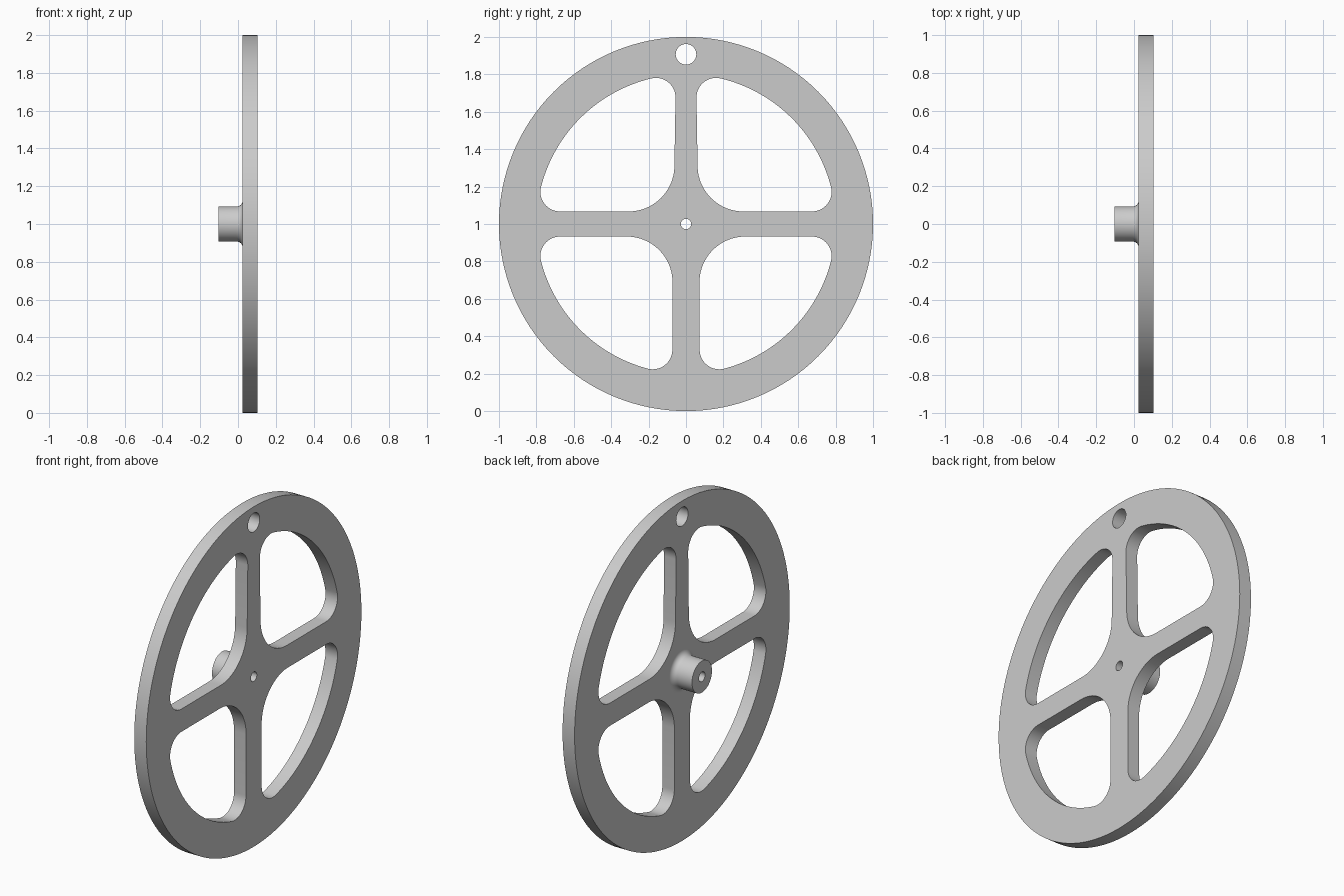
import bpy, bmesh
from math import sin, cos, pi, atan2, sqrt, radians
from mathutils import Matrix

cube = bpy.data.objects.get("Cube")
if cube:
    bpy.data.objects.remove(cube, do_unlink=True)

BACK, FACE, HUB_END = 0.025, 0.103, -0.104   # disc and hub extents along x
RIM_IN, CORNER, INNER = 0.80, 0.105, 0.245   # window radii
BORE = 0.028

grey = bpy.data.materials.new("light_grey")
grey.use_nodes = True
COLOUR = (0.6, 0.6, 0.6, 1)
grey.diffuse_color = COLOUR
grey.node_tree.nodes["Principled BSDF"].inputs["Base Color"].default_value = COLOUR


def arc(cx, cy, r, a0, a1, n):
    return [(cx + r * cos(a0 + (a1 - a0) * i / n), cy + r * sin(a0 + (a1 - a0) * i / n))
            for i in range(n + 1)]


def circle(cx, cy, r, n):
    return arc(cx, cy, r, 0, 2 * pi, n)[:-1]


def window(spoke, tip, arm):
    """Rounded quarter opening between an upright spoke and a level arm."""
    reach = RIM_IN - CORNER
    ay = arm + CORNER
    ax = sqrt(reach ** 2 - ay ** 2)
    bx = tip + CORNER
    by = sqrt(reach ** 2 - bx ** 2)
    a, b = atan2(ay, ax), atan2(by, bx)
    return (arc(spoke + INNER, arm + INNER, INNER, pi, 1.5 * pi, 20)
            + arc(ax, ay, CORNER, -pi / 2, a, 16)
            + arc(0, 0, RIM_IN, a, b, 32)[1:-1]
            + arc(bx, by, CORNER, b, pi, 16))


def finish(name, mesh):
    obj = bpy.data.objects.new(name, mesh)
    bpy.context.collection.objects.link(obj)
    mesh.materials.clear()
    mesh.materials.append(grey)
    bpy.ops.object.select_all(action='DESELECT')
    obj.select_set(True)
    bpy.context.view_layer.objects.active = obj
    bpy.ops.object.shade_smooth_by_angle(angle=radians(30))
    return obj


# Spoked disc: filled outline with holes, extruded
upper = window(0.062, 0.056, 0.067)
lower = [(x, -y) for x, y in window(0.072, 0.073, 0.067)]
loops = [circle(0, 0, 1, 128), circle(0, 0, BORE, 32), circle(0, 0.907, 0.055, 40)]
for side in (1, -1):
    loops += [[(side * x, y) for x, y in w] for w in (upper, lower)]

outline = bpy.data.curves.new("wheel_outline", 'CURVE')
outline.dimensions = '2D'
outline.fill_mode = 'BOTH'
outline.extrude = (FACE - BACK) / 2
for loop in loops:
    spline = outline.splines.new('POLY')
    spline.points.add(len(loop) - 1)
    for point, (x, y) in zip(spline.points, loop):
        point.co = (x, y, 0, 1)
    spline.use_cyclic_u = True
helper = bpy.data.objects.new("wheel_outline", outline)
bpy.context.collection.objects.link(helper)
bpy.context.view_layer.update()
mesh = bpy.data.meshes.new_from_object(
    helper.evaluated_get(bpy.context.evaluated_depsgraph_get()))
bpy.data.objects.remove(helper, do_unlink=True)

# Stand the disc up: outline x -> y, outline y -> z, thickness -> x
upright = Matrix(((0, 0, 1, (BACK + FACE) / 2), (1, 0, 0, 0), (0, 1, 0, 1), (0, 0, 0, 1)))
bm = bmesh.new()
bm.from_mesh(mesh)
bmesh.ops.remove_doubles(bm, verts=bm.verts, dist=0.0001)
bm.transform(upright)
bmesh.ops.recalc_face_normals(bm, faces=bm.faces)
bm.to_mesh(mesh)
bm.free()
finish("spoked_wheel", mesh)

# Hub: bored shaft stub with a flared root, spun around x
FLARE, HUB = 0.032, 0.093
profile = [(BACK, BORE), (HUB_END, BORE), (HUB_END, HUB)]
profile += arc(BACK - FLARE, HUB + FLARE, FLARE, -pi / 2, 0, 8)
bm = bmesh.new()
verts = [bm.verts.new((x, 0, r)) for x, r in profile]
edges = [bm.edges.new(pair) for pair in zip(verts, verts[1:])]
bmesh.ops.spin(bm, geom=verts + edges, cent=(0, 0, 0), axis=(1, 0, 0),
               angle=2 * pi, steps=64, use_merge=True)
bmesh.ops.remove_doubles(bm, verts=bm.verts, dist=0.0001)
bmesh.ops.translate(bm, verts=bm.verts, vec=(0, 0, 1))
bmesh.ops.recalc_face_normals(bm, faces=bm.faces)
# The end face of the hub must look towards -x
end = min(bm.faces, key=lambda f: f.calc_center_median().x)
if end.normal.x > 0:
    bmesh.ops.reverse_faces(bm, faces=bm.faces)
mesh = bpy.data.meshes.new("hub")
bm.to_mesh(mesh)
bm.free()
finish("hub", mesh)
